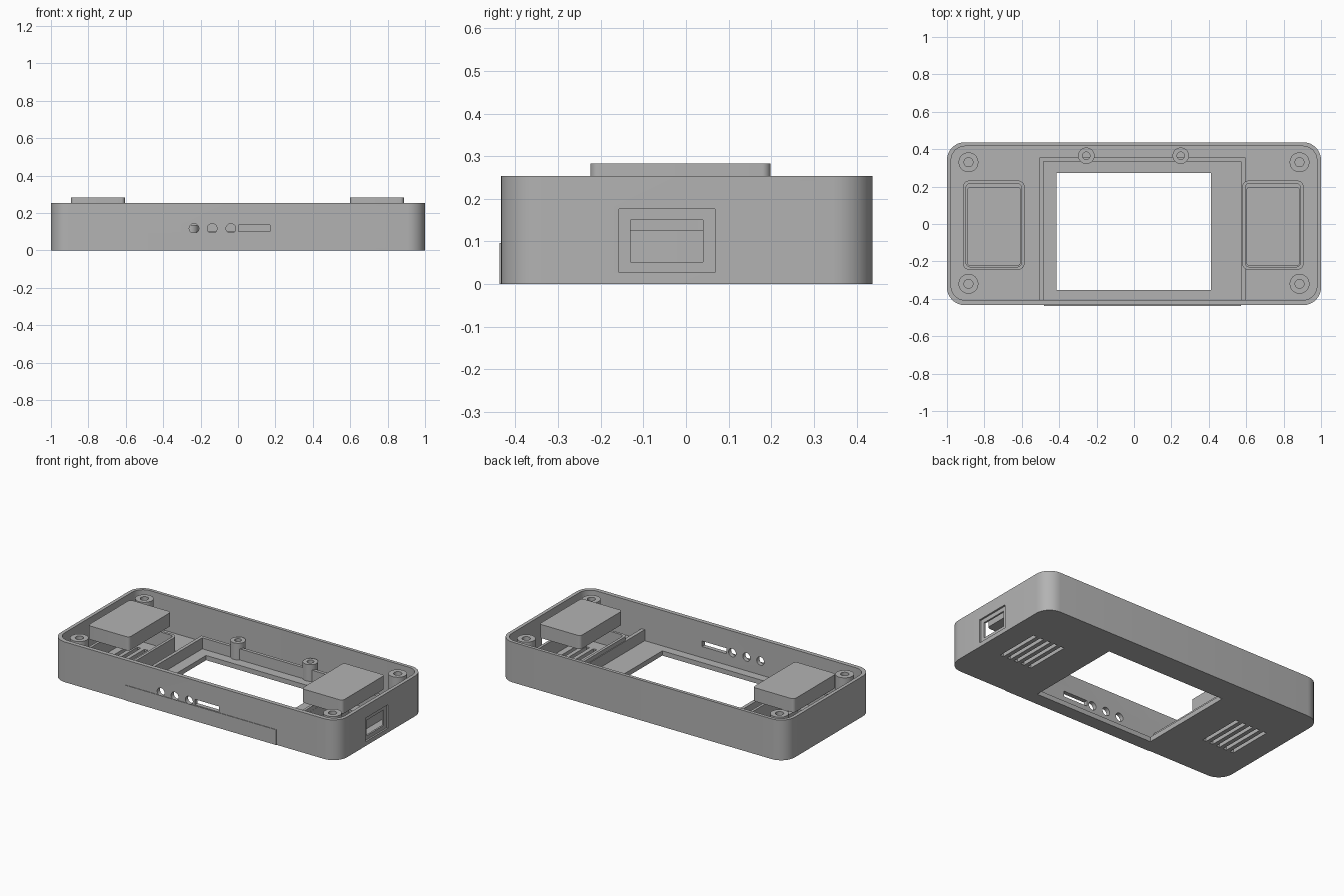
import bpy, bmesh, math
from mathutils import Matrix, Vector

cube = bpy.data.objects.get("Cube")
if cube:
    bpy.data.objects.remove(cube)

grey = bpy.data.materials.new("plain grey")
grey.use_nodes = True
grey.diffuse_color = (0.45, 0.45, 0.45, 1)
grey.node_tree.nodes["Principled BSDF"].inputs["Base Color"].default_value = grey.diffuse_color


def prism(name, outline, z0, z1):
    """Extrude a flat outline from z0 to z1."""
    bm = bmesh.new()
    base = bm.faces.new([bm.verts.new((x, y, z0)) for x, y in outline])
    top = bmesh.ops.extrude_face_region(bm, geom=[base])["geom"]
    bmesh.ops.translate(bm, vec=(0, 0, z1 - z0),
                        verts=[v for v in top if isinstance(v, bmesh.types.BMVert)])
    bmesh.ops.recalc_face_normals(bm, faces=bm.faces)
    mesh = bpy.data.meshes.new(name)
    bm.to_mesh(mesh)
    bm.free()
    mesh.materials.append(grey)
    ob = bpy.data.objects.new(name, mesh)
    bpy.context.collection.objects.link(ob)
    return ob


def circle(x, y, r, n=32):
    return [(x + r * math.cos(math.tau * i / n), y + r * math.sin(math.tau * i / n))
            for i in range(n)]


def rounded(x0, x1, y0, y1, r, n=8):
    pts = []
    corners = [(x1 - r, y1 - r), (x0 + r, y1 - r), (x0 + r, y0 + r), (x1 - r, y0 + r)]
    for q, (cx, cy) in enumerate(corners):
        for i in range(n + 1):
            a = math.pi / 2 * (q + i / n)
            pts.append((cx + r * math.cos(a), cy + r * math.sin(a)))
    return pts


def box(name, x0, x1, y0, y1, z0, z1):
    return prism(name, [(x0, y0), (x1, y0), (x1, y1), (x0, y1)], z0, z1)


def cut(target, *cutters):
    """Subtract each cutter and discard it."""
    for c in cutters:
        c.hide_render = True
        mod = target.modifiers.new("cut", "BOOLEAN")
        mod.operation, mod.solver, mod.object = "DIFFERENCE", "EXACT", c
        bpy.context.view_layer.objects.active = target
        bpy.ops.object.modifier_apply(modifier=mod.name)
        bpy.data.objects.remove(c)


FLOOR, RIM = 0.03, 0.254
FRONT, BACK = -0.434, 0.437

# Open tray with a screen window in the floor
case = prism("case", rounded(-1, 1, FRONT, BACK, 0.095), 0, RIM)
cut(case,
    prism("cavity", rounded(-0.978, 0.978, -0.407, 0.416, 0.075), FLOOR, 0.4),
    box("window", -0.415, 0.412, -0.352, 0.274, -0.1, 0.1))

# Sound slots under each speaker
for side in (-1, 1):
    for i in range(-2, 3):
        x = side * 0.74 + i * 0.05
        cut(case, box("slot", x - 0.012, x + 0.012, -0.15, 0.14, -0.1, 0.1))

# Front button holes and switch slot
for x in (-0.235, -0.138, -0.038):
    hole = prism("hole", circle(0, 0, 0.026), -0.1, 0.1)
    hole.data.transform(Matrix.Translation((x, -0.42, 0.117)) @ Matrix.Rotation(math.pi / 2, 4, "X"))
    cut(case, hole)
cut(case, box("switch", 0.003, 0.172, -0.5, -0.35, 0.1, 0.135))

# Stepped socket opening in the side
cut(case,
    box("socket_recess", 0.989, 1.1, -0.157, 0.068, 0.027, 0.176),
    box("socket", 0.9, 1.1, -0.13, 0.04, 0.052, 0.15))

# Thin raised panel on the front
box("front_panel", -0.48, 0.572, -0.4375, FRONT + 0.002, 0, 0.096)

# Low walls around the screen
box("screen_wall_right", -0.505, -0.484, -0.41, 0.356, FLOOR - 0.01, 0.1)
box("screen_wall_left", 0.573, 0.596, -0.41, 0.356, FLOOR - 0.01, 0.1)
box("screen_wall_back", -0.484, 0.573, 0.335, 0.356, FLOOR - 0.01, 0.1)

# Screw posts: tall at the corners, short behind the screen
posts = [(x, y, 0.053, 0.024, 0.243) for x in (-0.885, 0.885) for y in (-0.32, 0.33)]
posts += [(x, 0.365, 0.044, 0.02, 0.135) for x in (-0.255, 0.25)]
for x, y, r, bore, top in posts:
    post = prism("screw_post", circle(x, y, r), FLOOR - 0.01, top)
    cut(post, prism("bore", circle(x, y, bore), FLOOR, 0.4))

# Speakers hovering over their holding frames
for name, x0, x1 in (("right", -0.893, -0.605), ("left", 0.6, 0.887)):
    frame = prism("speaker_frame_" + name,
                  rounded(x0 - 0.022, x1 + 0.02, -0.245, 0.232, 0.035), FLOOR - 0.01, 0.126)
    cut(frame, prism("inner", rounded(x0 - 0.005, x1 + 0.003, -0.229, 0.216, 0.022), 0, 0.4))
    prism("speaker_" + name, rounded(x0, x1, -0.224, 0.198, 0.02), 0.197, 0.283)

# Smooth the rounded walls, keep the edges crisp
for ob in bpy.context.scene.objects:
    ob.select_set(ob.type == "MESH")
bpy.ops.object.shade_smooth_by_angle(angle=math.radians(30))
